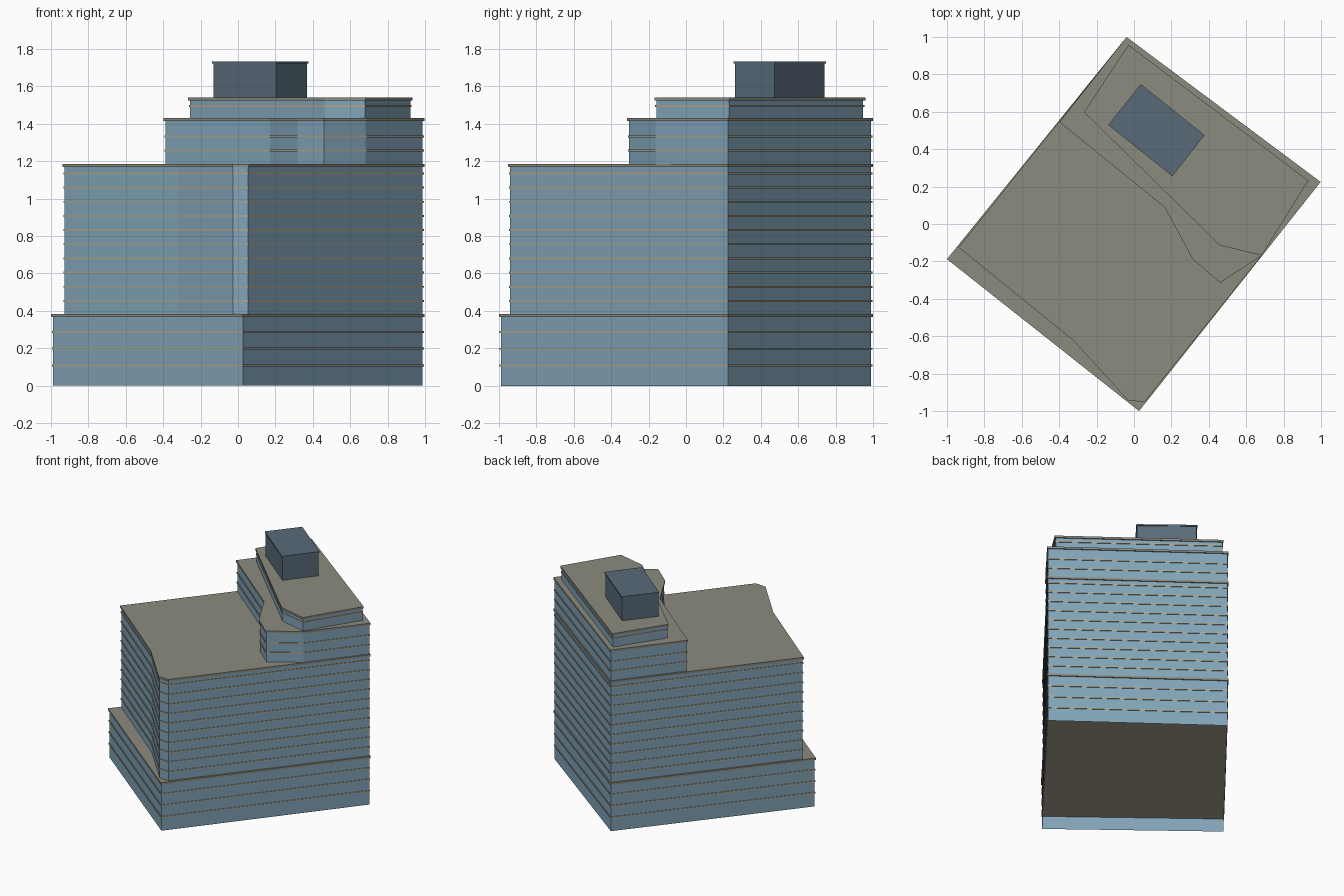
import bpy, bmesh
from mathutils import Vector

if "Cube" in bpy.data.objects:
    bpy.data.objects.remove(bpy.data.objects["Cube"])


def material(name, rgb):
    m = bpy.data.materials.new(name)
    m.diffuse_color = (*rgb, 1)
    m.use_nodes = True
    m.node_tree.nodes["Principled BSDF"].inputs["Base Color"].default_value = m.diffuse_color
    return m


GLASS = material("blue_glass", (0.22, 0.37, 0.48))
ROOF = material("roof_grey", (0.26, 0.26, 0.21))
BAND = material("floor_beige", (0.40, 0.37, 0.28))
PLANT = material("plant_blue_grey", (0.10, 0.145, 0.19))


def inset(pts, d):
    """Move every edge of a counter-clockwise outline inwards by d."""
    out, n = [], len(pts)
    for i in range(n):
        a, b, c = (Vector(pts[(i + k) % n]) for k in (-1, 0, 1))
        e1, e2 = (b - a).normalized(), (c - b).normalized()
        n1, n2 = Vector((e1.y, -e1.x)), Vector((e2.y, -e2.x))
        out.append(b - d * (n1 + n2) / (1 + n1.dot(n2)))
    return out


def prism(bm, pts, z0, z1, caps=True):
    low = [bm.verts.new((p[0], p[1], z0)) for p in pts]
    top = [bm.verts.new((p[0], p[1], z1)) for p in pts]
    n = len(pts)
    for i in range(n):
        j = (i + 1) % n
        bm.faces.new((low[i], low[j], top[j], top[i]))
    if caps:
        bm.faces.new(low[::-1])
        bm.faces.new(top)


def part(name, mat, pts, spans, caps=True):
    bm = bmesh.new()
    for z0, z1 in spans:
        prism(bm, pts, z0, z1, caps)
    me = bpy.data.meshes.new(name)
    bm.to_mesh(me)
    bm.free()
    me.materials.append(mat)
    bpy.context.collection.objects.link(bpy.data.objects.new(name, me))


# Shared back and right corners of the site
RIGHT, BACK = (0.998, 0.225), (-0.04, 1.0)

# name, roof outline, bottom, top, first floor line, spacing, number of floors
TIERS = [
    ("podium", [(-1.0, -0.188), (0.027, -1.0), RIGHT, BACK],
     0.0, 0.383, 0.108, 0.09, 3),
    ("main_block", [(-0.938, -0.125), (-0.325, -0.622), (-0.03, -0.945),
                    (0.058, -0.95), RIGHT, BACK],
     0.375, 1.184, 0.453, 0.0758, 10),
    ("upper_block", [(-0.398, 0.545), (0.165, 0.088), (0.313, -0.187),
                     (0.46, -0.314), (0.688, -0.166), RIGHT, BACK],
     1.175, 1.43, 1.257, 0.0758, 2),
    ("top_block", [(-0.267, 0.598), (0.46, -0.115), (0.683, -0.168),
                   (0.932, 0.232), (-0.03, 0.958)],
     1.42, 1.54, 1.495, 0.0758, 1),
]

for name, pts, z0, z1, first, step, count in TIERS:
    # Open glass walls, full floor plates showing as bands, and roof slab
    part(name + "_walls", GLASS, inset(pts, 0.008), [(z0, z1 - 0.005)], caps=False)
    part(name + "_floors", BAND, inset(pts, 0.003),
         [(first + i * step - 0.005, first + i * step + 0.005) for i in range(count)])
    part(name + "_roof", ROOF, pts, [(z1 - 0.016, z1)])

# Rooftop plant room with thin cap
box = [(-0.138, 0.53), (0.205, 0.255), (0.377, 0.475), (0.037, 0.747)]
part("plant_room", PLANT, inset(box, 0.005), [(1.535, 1.725)])
part("plant_room_cap", PLANT, box, [(1.722, 1.732)])
